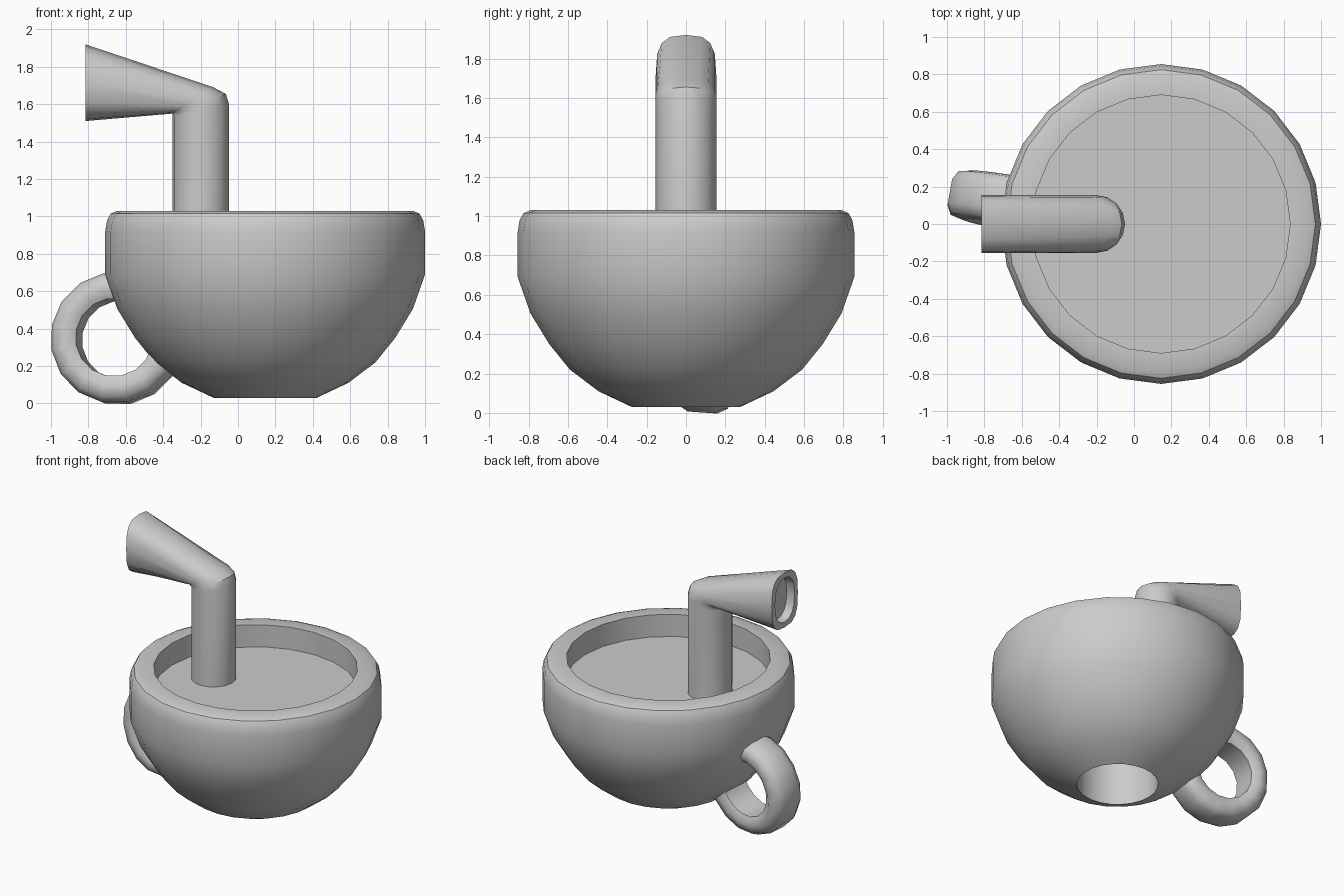
import bpy, bmesh
from math import sin, cos, pi, radians
from mathutils import Vector, Matrix

cube = bpy.data.objects.get("Cube")
if cube:
    bpy.data.objects.remove(cube, do_unlink=True)

grey = bpy.data.materials.new("plain_grey")
grey.use_nodes = True
grey.diffuse_color = (0.6, 0.6, 0.6, 1)
grey.node_tree.nodes["Principled BSDF"].inputs["Base Color"].default_value = (0.6, 0.6, 0.6, 1)


def loft(name, rings, cap_start=False, cap_end=False, loop=False, angle=35):
    """Skin a list of equal-length point rings into one smooth-shaded object."""
    bm = bmesh.new()
    rows = [[bm.verts.new(p) for p in ring] for ring in rings]
    pairs = list(zip(rows, rows[1:])) + ([(rows[-1], rows[0])] if loop else [])
    n = len(rows[0])
    for a, b in pairs:
        for i in range(n):
            j = (i + 1) % n
            bm.faces.new((a[i], a[j], b[j], b[i]))
    if cap_start:
        bm.faces.new(rows[0][::-1])
    if cap_end:
        bm.faces.new(rows[-1])
    bmesh.ops.recalc_face_normals(bm, faces=bm.faces)
    mesh = bpy.data.meshes.new(name)
    bm.to_mesh(mesh)
    bm.free()
    mesh.materials.append(grey)
    obj = bpy.data.objects.new(name, mesh)
    bpy.context.collection.objects.link(obj)
    bpy.ops.object.select_all(action='DESELECT')
    obj.select_set(True)
    bpy.context.view_layer.objects.active = obj
    bpy.ops.object.shade_smooth_by_angle(angle=radians(angle))
    return obj


def circle(r, z, cx, n=24):
    return [(cx + r * sin(2 * pi * i / n), r * cos(2 * pi * i / n), z) for i in range(n)]


# Cup: hollow foot, round belly, rounded lip with a flat top, inner wall down to the drink
CUP_X = 0.145
LIQUID_Z = 0.865
FOOT_R = 0.275
profile = [(FOOT_R, LIQUID_Z - 0.02), (FOOT_R, 0.03), (0.445, 0.11), (0.59, 0.22), (0.695, 0.35),
           (0.79, 0.505), (0.855, 0.69), (0.855, 0.92), (0.845, 0.98), (0.825, 1.015),
           (0.79, 1.03), (0.69, 1.03), (0.69, LIQUID_Z - 0.02)]
loft("cup", [circle(r, z, CUP_X) for r, z in profile])

# Drink surface
loft("drink", [circle(0.69, LIQUID_Z - 0.02, CUP_X), circle(0.69, LIQUID_Z, CUP_X)],
     cap_start=True, cap_end=True)

# Handle: ring with a rounded band section, turned slightly on the cup
section = [(0.352, 0.065), (0.325, 0.115), (0.26, 0.13), (0.21, 0.1)]
section += [(r, -w) for r, w in reversed(section)]
place = (Matrix.Translation((-0.645, 0.11, 0.347)) @ Matrix.Rotation(radians(-10), 4, 'Z')
         @ Matrix.Rotation(radians(-4), 4, 'X'))
TURNS = 16
ring = []
for k in range(TURNS):
    a = 2 * pi * (k + 0.5) / TURNS
    ring.append([place @ Vector((r * cos(a), w, r * sin(a))) for r, w in section])
loft("handle", ring, loop=True, angle=52)


def oval(low, high, half=0.154, power=1.0, n=16):
    """Oval ring spanning two points in the xz plane; power < 1 squares it off."""
    low, high = Vector((low[0], 0, low[1])), Vector((high[0], 0, high[1]))
    mid, arm = (low + high) / 2, (high - low) / 2
    out = []
    for i in range(n):
        c, s = cos(2 * pi * i / n), sin(2 * pi * i / n)
        c, s = [abs(v) ** power * (1 if v > 0 else -1) for v in (c, s)]
        out.append(mid + arm * c + Vector((0, half * s, 0)))
    return out


# Straw: upright tube, tight elbow, flared mouth with a recessed opening
loft("straw", [
    oval((-0.35, LIQUID_Z - 0.01), (-0.048, LIQUID_Z - 0.01)),
    oval((-0.35, 1.53), (-0.048, 1.6)),
    oval((-0.35, 1.54), (-0.065, 1.655)),
    oval((-0.35, 1.55), (-0.13, 1.69), power=0.9),
    oval((-0.815, 1.51), (-0.815, 1.92), power=0.65),
    oval((-0.815, 1.55), (-0.815, 1.88), half=0.115, power=0.85),
    oval((-0.75, 1.55), (-0.75, 1.87), half=0.115, power=0.85),
], cap_start=True, cap_end=True)
